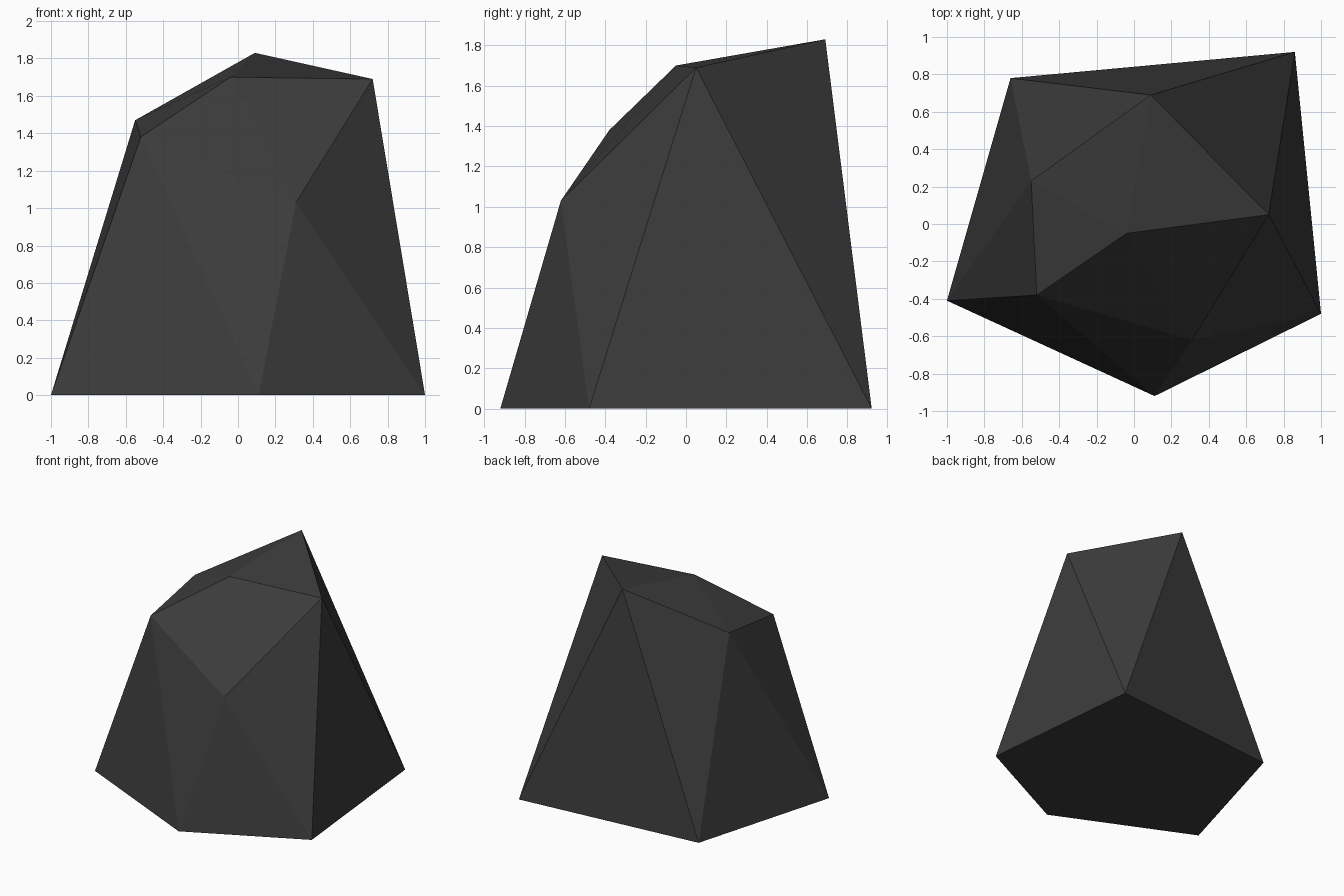
import bpy
import bmesh

if "Cube" in bpy.data.objects:
    bpy.data.objects.remove(bpy.data.objects["Cube"])

# Dark stone colour
stone = bpy.data.materials.new("dark grey stone")
stone.diffuse_color = (0.045, 0.045, 0.045, 1.0)
stone.use_nodes = True
stone.node_tree.nodes["Principled BSDF"].inputs["Base Color"].default_value = stone.diffuse_color

# Five-sided footprint on the ground
footprint = [(-1.0, -0.41), (0.11, -0.92), (1.0, -0.48), (0.86, 0.92), (-0.66, 0.78)]

# Chipped corners: front shoulder, left pair, then the crown
corners = [(0.31, -0.62, 1.03),
           (-0.52, -0.38, 1.38), (-0.55, 0.23, 1.47),
           (-0.04, -0.05, 1.70), (0.72, 0.05, 1.69), (0.09, 0.69, 1.83)]

# Wrap all corners in a convex faceted skin
bm = bmesh.new()
for co in [(x, y, 0.0) for x, y in footprint] + corners:
    bm.verts.new(co)
bmesh.ops.convex_hull(bm, input=bm.verts[:])

# Merge the flat underside into one face
underside = [f for f in bm.faces if all(v.co.z < 0.001 for v in f.verts)]
if len(underside) > 1:
    bmesh.ops.dissolve_faces(bm, faces=underside)
bmesh.ops.recalc_face_normals(bm, faces=bm.faces[:])

mesh = bpy.data.meshes.new("rock")
bm.to_mesh(mesh)
bm.free()
mesh.materials.append(stone)
rock = bpy.data.objects.new("rock", mesh)
bpy.context.collection.objects.link(rock)
